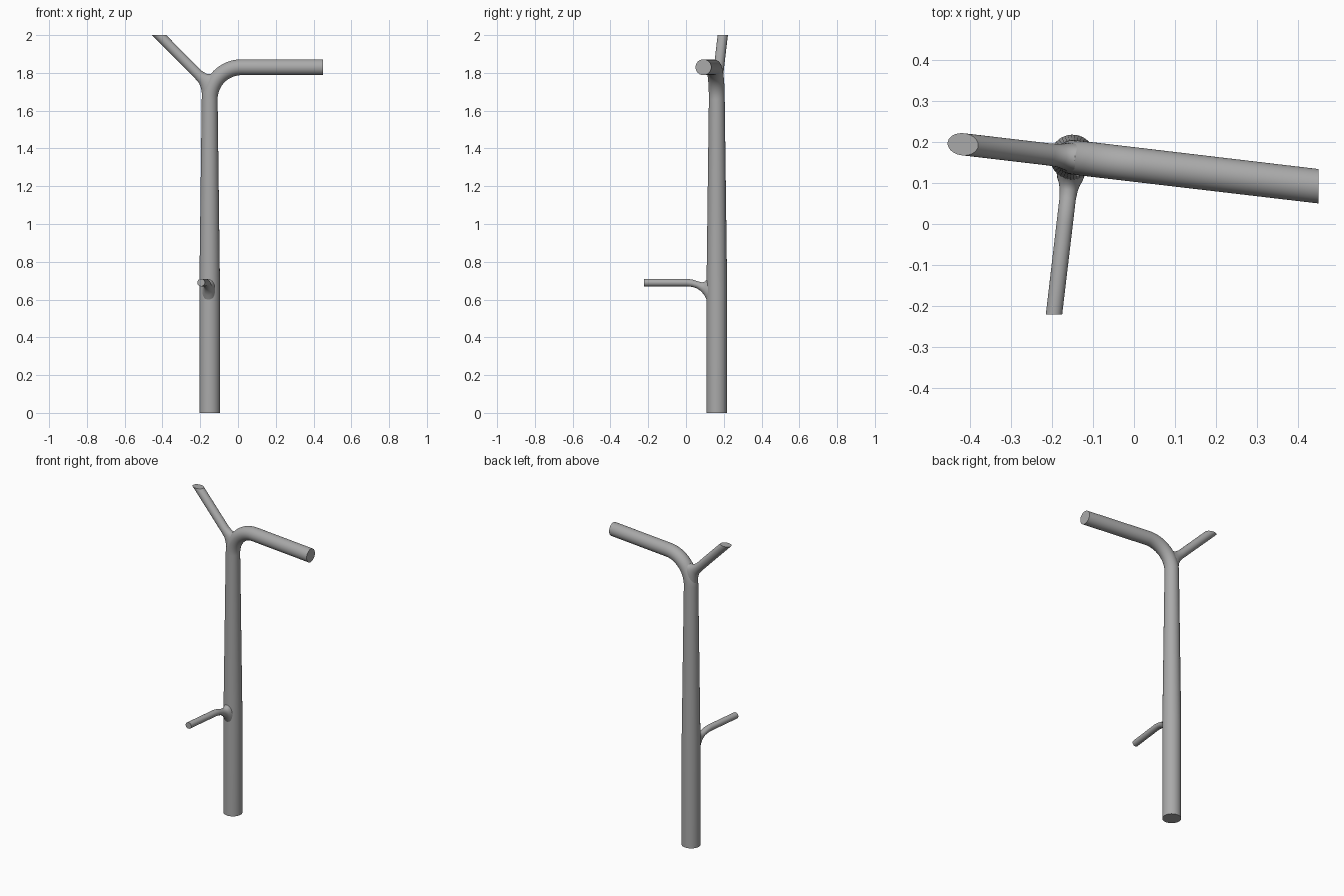
import bpy
import bmesh
import math
from mathutils import Vector

cube = bpy.data.objects.get("Cube")
if cube:
    bpy.data.objects.remove(cube, do_unlink=True)

grey = bpy.data.materials.new("plain_grey")
grey.use_nodes = True
colour = (0.4, 0.4, 0.4, 1)
grey.diffuse_color = colour
grey.node_tree.nodes["Principled BSDF"].inputs["Base Color"].default_value = colour

SIDES = 40
ROOT = Vector((-0.15, 0.163, 0))
UP = Vector((0, 0, 1))
ARM = Vector((1, -0.118, 0)).normalized()
SIDE = UP.cross(ARM)


def loft(name, out, sections, end_side=None):
    """Skin oval sections, each given by two opposite (distance, height) points and a half width."""
    bm = bmesh.new()
    across = UP.cross(out)
    rings = []
    for i, (p, q, w) in enumerate(sections):
        a, b = (ROOT + out * u + UP * z for u, z in (p, q))
        mid, half = (a + b) / 2, (b - a) / 2
        wide = end_side if end_side and i == len(sections) - 1 else across
        angles = [math.tau * k / SIDES for k in range(SIDES)]
        rings.append([bm.verts.new(mid + half * math.cos(t) + wide * w * math.sin(t)) for t in angles])
    for lo, hi in zip(rings, rings[1:]):
        for k in range(SIDES):
            n = (k + 1) % SIDES
            bm.faces.new((lo[k], lo[n], hi[n], hi[k]))
    bm.faces.new(rings[0])
    bm.faces.new(rings[-1])
    bmesh.ops.recalc_face_normals(bm, faces=bm.faces)
    mesh = bpy.data.meshes.new(name)
    bm.to_mesh(mesh)
    bm.free()
    mesh.materials.append(grey)
    obj = bpy.data.objects.new(name, mesh)
    bpy.context.collection.objects.link(obj)
    bpy.ops.object.select_all(action='DESELECT')
    obj.select_set(True)
    bpy.context.view_layer.objects.active = obj
    bpy.ops.object.shade_smooth_by_angle(angle=math.radians(45))


# Tapered trunk bending over into the level arm
R, BEND, KNEE = 0.042, 0.17, 1.66
trunk = [((-r, z), (r, z), r) for r, z in ((0.055, 0), (0.055, 0.64))]
for i in range(17):
    t = math.pi / 2 * i / 16
    c, s = math.cos(t), math.sin(t)
    outer, inner = BEND + R, BEND - R
    trunk.append(((BEND - outer * c, KNEE + outer * s), (BEND - inner * c, KNEE + inner * s), R))
tip = 0.6 / ARM.x
trunk.append(((tip, KNEE + BEND + R), (tip, KNEE + BEND - R), R))
loft("trunk_and_arm", ARM, trunk, Vector((0, 1, 0)))

# Slanted upper branch, flared at the fork and cut level at the top
loft("upper_branch", -ARM, [
    ((0.036, 1.66), (-0.035, 1.815), 0.036),
    ((0.041, 1.69), (-0.02, 1.802), 0.034),
    ((0.046, 1.72), (-0.004, 1.793), 0.031),
    ((0.056, 1.745), (0.014, 1.794), 0.028),
    ((0.08, 1.773), (0.0425, 1.8105), 0.027),
    ((0.307, 2), (0.232, 2), 0.027),
])

# Small lower twig, curving out of the trunk
loft("lower_twig", -SIDE, [
    ((0.035, 0.565), (0.035, 0.725), 0.036),
    ((0.055, 0.6), (0.055, 0.705), 0.031),
    ((0.066, 0.622), (0.066, 0.694), 0.026),
    ((0.083, 0.643), (0.08, 0.691), 0.022),
    ((0.105, 0.659), (0.1, 0.696), 0.02),
    ((0.13, 0.667), (0.127, 0.705), 0.02),
    ((0.16, 0.67), (0.16, 0.71), 0.02),
    ((0.387, 0.67), (0.387, 0.71), 0.02),
], Vector((1, 0, 0)))
